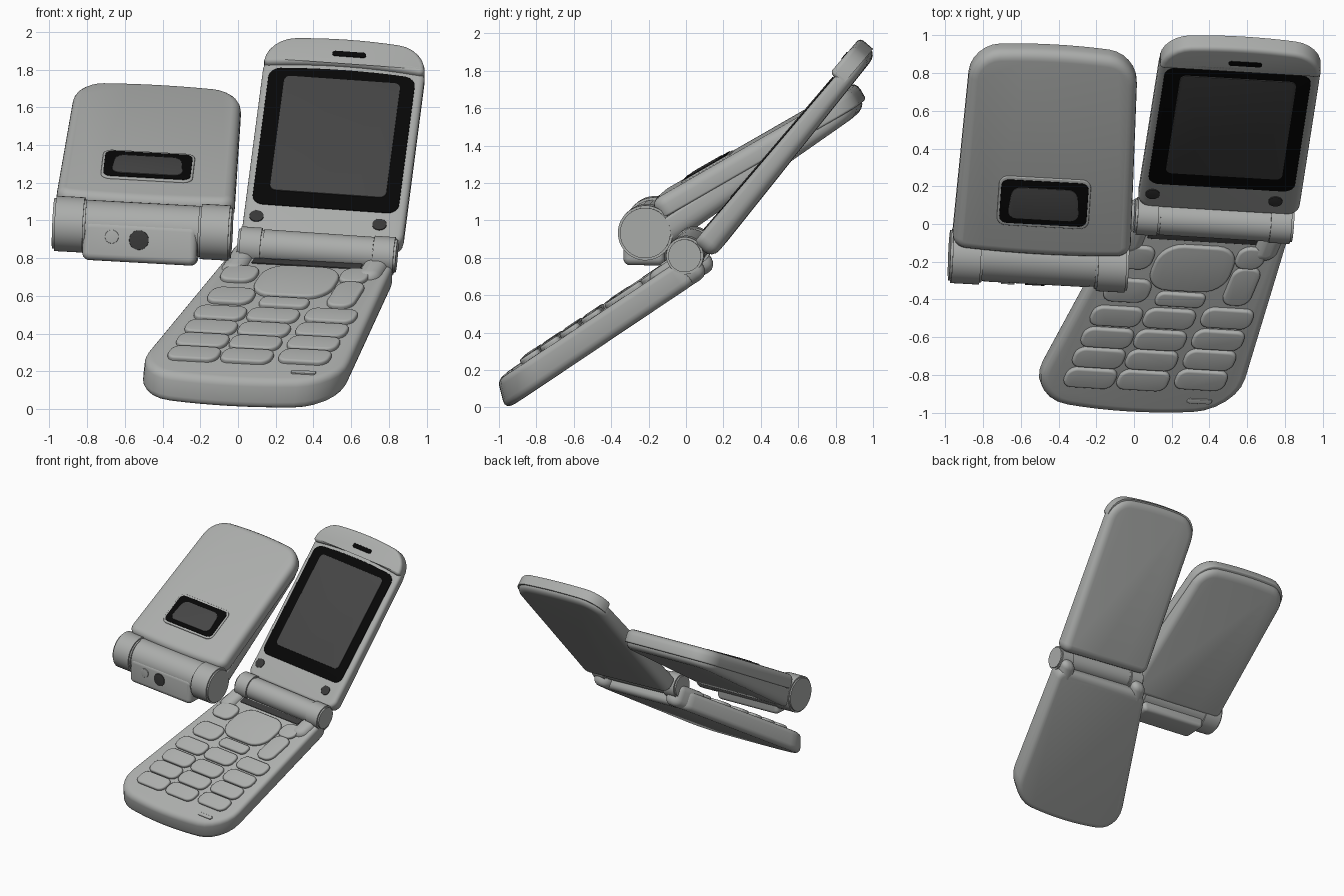
import bpy, bmesh, math
from mathutils import Vector, Matrix

cube = bpy.data.objects.get("Cube")
if cube:
    bpy.data.objects.remove(cube)


def material(name, r, g, b):
    m = bpy.data.materials.new(name)
    m.use_nodes = True
    m.diffuse_color = (r, g, b, 1)
    bsdf = m.node_tree.nodes["Principled BSDF"]
    bsdf.inputs["Base Color"].default_value = (r, g, b, 1)
    bsdf.inputs["Roughness"].default_value = 0.6
    return m


BODY = material("body_grey", 0.41, 0.42, 0.41)
BLACK = material("bezel_black", 0.002, 0.002, 0.002)
GLASS = material("screen_grey", 0.06, 0.06, 0.06)
DARK = material("dark_detail", 0.04, 0.04, 0.04)
made = []


def frame(origin, u, v):
    """Matrix whose x runs across, y along and z out of a panel face."""
    u, v = Vector(u), Vector(v)
    n = u.cross(v).normalized()
    m = Matrix((u, v, n)).transposed().to_4x4()
    m.translation = origin
    return m


def lerp(a, b, t):
    return a + (b - a) * t


def finish(name, bm, m, mat):
    bmesh.ops.transform(bm, matrix=m, verts=bm.verts)
    bmesh.ops.recalc_face_normals(bm, faces=bm.faces)
    me = bpy.data.meshes.new(name)
    bm.to_mesh(me)
    bm.free()
    me.materials.append(mat)
    ob = bpy.data.objects.new(name, me)
    bpy.context.collection.objects.link(ob)
    made.append(ob)
    return ob


def outline(w, h, rb, rt):
    """Rounded rectangle with samples along its two short ends."""
    pts = []
    corners = [(1, -1, rb, -90), (1, 1, rt, 0), (-1, 1, rt, 90), (-1, -1, rb, 180)]
    for sx, sy, r, a0 in corners:
        cx, cy = sx * (w / 2 - r), sy * (h / 2 - r)
        for i in range(7):
            a = math.radians(a0 + 15 * i)
            pts.append((cx + r * math.cos(a), cy + r * math.sin(a)))
        if a0 in (0, 180):
            for k in range(1, 8):
                pts.append((cx * (1 - k / 4), sy * h / 2))
    return pts


def slab(name, m, mat, centre, size, z, round_b, round_t=None, edge=0.01, edge_low=0.0,
         widths=(1, 1), depths=(1, 1), bulge=(0, 0), lean=0.0):
    """Rounded slab from z[0] to z[1] with softened rims, taper, bowed ends and leaning foot."""
    w, h = size
    rt = round_b if round_t is None else round_t
    rings = []
    steps = 5
    if edge_low:
        for i in range(steps):
            a = math.pi / 2 * i / (steps - 1)
            rings.append((edge_low * (1 - math.sin(a)), z[0] + edge_low * (1 - math.cos(a))))
    else:
        rings.append((0, z[0]))
    for i in range(steps):
        a = math.pi / 2 * i / (steps - 1)
        rings.append((edge * (1 - math.cos(a)), z[1] - edge * (1 - math.sin(a))))
    bm = bmesh.new()
    loops = []
    for d, zz in rings:
        loop = []
        for x, y in outline(w - 2 * d, h - 2 * d, max(round_b - d, 0.004), max(rt - d, 0.004)):
            t = y / h + 0.5
            bow = 1 - (2 * x / w) ** 2
            loop.append(bm.verts.new((
                centre[0] + x * lerp(*widths, t),
                centre[1] + y + bow * (t * bulge[1] - (1 - t) * bulge[0]) + lean * zz * (1 - t),
                zz * lerp(*depths, t))))
        loops.append(loop)
    for a, b in zip(loops, loops[1:]):
        for i in range(len(a)):
            j = (i + 1) % len(a)
            bm.faces.new((a[i], a[j], b[j], b[i]))
    bm.faces.new(loops[0][::-1])
    bm.faces.new(loops[-1])
    return finish(name, bm, m, mat)


def disc(name, m, mat, centre, r, z):
    return slab(name, m, mat, centre, (2 * r, 2 * r), z, r * 0.98, edge=0.002)


def barrel(name, m, mat, centre, r, length):
    """Cylinder lying across a panel, with softened rims."""
    bm = bmesh.new()
    bmesh.ops.create_cone(bm, cap_ends=True, segments=40, radius1=r, radius2=r, depth=length)
    rims = [e for e in bm.edges if abs(e.verts[0].co.z - e.verts[1].co.z) < 1e-5]
    bmesh.ops.bevel(bm, geom=rims, offset=0.012, segments=2, affect='EDGES')
    place = Matrix.Translation(centre) @ Matrix.Rotation(math.pi / 2, 4, 'Y')
    return finish(name, bm, m @ place, mat)


# ---- open phone: lid with main screen
LID = frame((0.515, 0.516, 1.44), (0.995, -0.06, -0.07), (0.10, 0.645, 0.757))
slab("open_lid", LID, BODY, (0, -0.04), (0.86, 1.33), (-0.135, 0), 0.07, 0.17,
     edge=0.03, edge_low=0.06, depths=(1, 0.68), bulge=(0.0, 0.035))
slab("lid_brow", LID, BODY, (0, 0.55), (0.855, 0.17), (-0.06, 0.033), 0.03, 0.15,
     edge=0.025, bulge=(-0.03, 0.035))
slab("main_screen_bezel", LID, BLACK, (-0.005, -0.025), (0.78, 0.95), (-0.01, 0.004), 0.06,
     edge=0.003, bulge=(0, 0.02))
slab("main_screen", LID, GLASS, (0, 0), (0.62, 0.80), (-0.005, 0.009), 0.035, edge=0.002)
slab("earpiece", LID, BLACK, (0.02, 0.555), (0.18, 0.035), (0.02, 0.037), 0.016, edge=0.003)
for side, x in (("right", -0.36), ("left", 0.295)):
    disc("bumper_" + side, LID, DARK, (x, -0.585), 0.038, (-0.01, 0.006))

# ---- open phone: hinge
barrel("open_hinge_barrel", LID, BODY, (-0.01, -0.785, -0.005), 0.09, 0.61)

# ---- open phone: base with keypad
BASE = frame((0.30, -0.23, 0.665), (0.995, -0.06, -0.055), (0.333, 0.787, 0.52))
slab("open_base", BASE, BODY, (0, -0.31), (1.0, 1.22), (-0.17, 0), 0.2, 0.09,
     edge=0.035, edge_low=0.05, widths=(1.11, 0.88), depths=(0.92, 0.88), bulge=(0.06, 0),
     lean=0.35)
slab("hinge_gap", BASE, DARK, (0, 0.2), (0.58, 0.05), (-0.01, 0.006), 0.01, edge=0.003)
for side, s in (("right", -1), ("left", 1)):
    barrel("open_hinge_knuckle_" + side, LID, BODY, (s * 0.355 - 0.015, -0.785, -0.01), 0.1, 0.135)
    slab("hinge_arm_" + side, BASE, BODY, (s * 0.36 - 0.005, 0.22), (0.135, 0.3), (-0.15, 0.03),
         0.06, edge=0.05, edge_low=0.055)


def key(name, x, y, w, h):
    slab(name, BASE, BODY, (x, y), (w, h), (-0.02, 0.024), min(w, h) * 0.4, edge=0.014)


key("navigation_pad", 0.01, 0.0, 0.42, 0.30)
key("soft_key_right", -0.31, 0.05, 0.19, 0.15)
key("soft_key_left", 0.29, 0.09, 0.15, 0.14)
key("call_key", -0.28, -0.17, 0.24, 0.15)
key("end_key", 0.305, -0.10, 0.15, 0.25)
key("clear_key", 0.015, -0.21, 0.26, 0.09)
for row, y in enumerate((-0.34, -0.485, -0.62, -0.755)):
    for col, (x, lift) in enumerate(((-0.28, -0.005), (0, 0), (0.3, 0.025))):
        key(f"number_key_{row}_{col}", x, y + lift, 0.27, 0.128)
slab("microphone", BASE, BODY, (0.34, -0.875), (0.13, 0.03), (-0.01, 0.008), 0.012, edge=0.004)

# ---- closed phone: lid and lower half
SHUT = frame((-0.478, 0.115, 1.285), (0.995, -0.055, -0.055), (0.06, 0.865, 0.497))
slab("closed_lid", SHUT, BODY, (0.005, 0.28), (0.925, 1.2), (-0.11, 0), 0.07, 0.16,
     edge=0.05, edge_low=0.012, widths=(1.03, 0.96), bulge=(0.02, 0.03))
slab("closed_base", SHUT, BODY, (0.005, 0.23), (0.91, 1.25), (-0.2, -0.09), 0.07, 0.16,
     edge=0.012, edge_low=0.06, widths=(1.03, 0.96), depths=(1.3, 0.75), bulge=(0, 0.03))
slab("outer_screen_rim", SHUT, BODY, (0, 0), (0.49, 0.30), (-0.01, 0.008), 0.05, edge=0.006)
slab("outer_screen_bezel", SHUT, BLACK, (0, 0), (0.465, 0.265), (-0.01, 0.011), 0.04, edge=0.002)
slab("outer_screen", SHUT, GLASS, (0, -0.005), (0.385, 0.19), (0, 0.015), 0.05, edge=0.002,
     widths=(1.0, 0.9))

# ---- closed phone: hinge with camera
barrel("closed_hinge_barrel", SHUT, BODY, (0, -0.42, -0.136), 0.135, 0.64)
for side, s in (("right", -1), ("left", 1)):
    barrel("closed_hinge_knuckle_" + side, SHUT, BODY, (s * 0.388, -0.43, -0.13), 0.147, 0.175)
CAM = frame((-0.51, -0.20, 0.965), (0.995, -0.055, -0.055), (0.055, 0.0, 1.0))
slab("camera_block", CAM, BODY, (0, -0.085), (0.61, 0.21), (-0.1, 0.12), 0.04,
     edge=0.035, edge_low=0.03)
disc("camera_lens", CAM, DARK, (-0.005, -0.07), 0.052, (0.1, 0.126))
disc("camera_flash", CAM, BODY, (-0.15, -0.06), 0.036, (0.1, 0.128))

# ---- shading
bpy.ops.object.select_all(action='DESELECT')
for ob in made:
    ob.select_set(True)
bpy.context.view_layer.objects.active = made[0]
bpy.ops.object.shade_smooth_by_angle(angle=math.radians(35))
